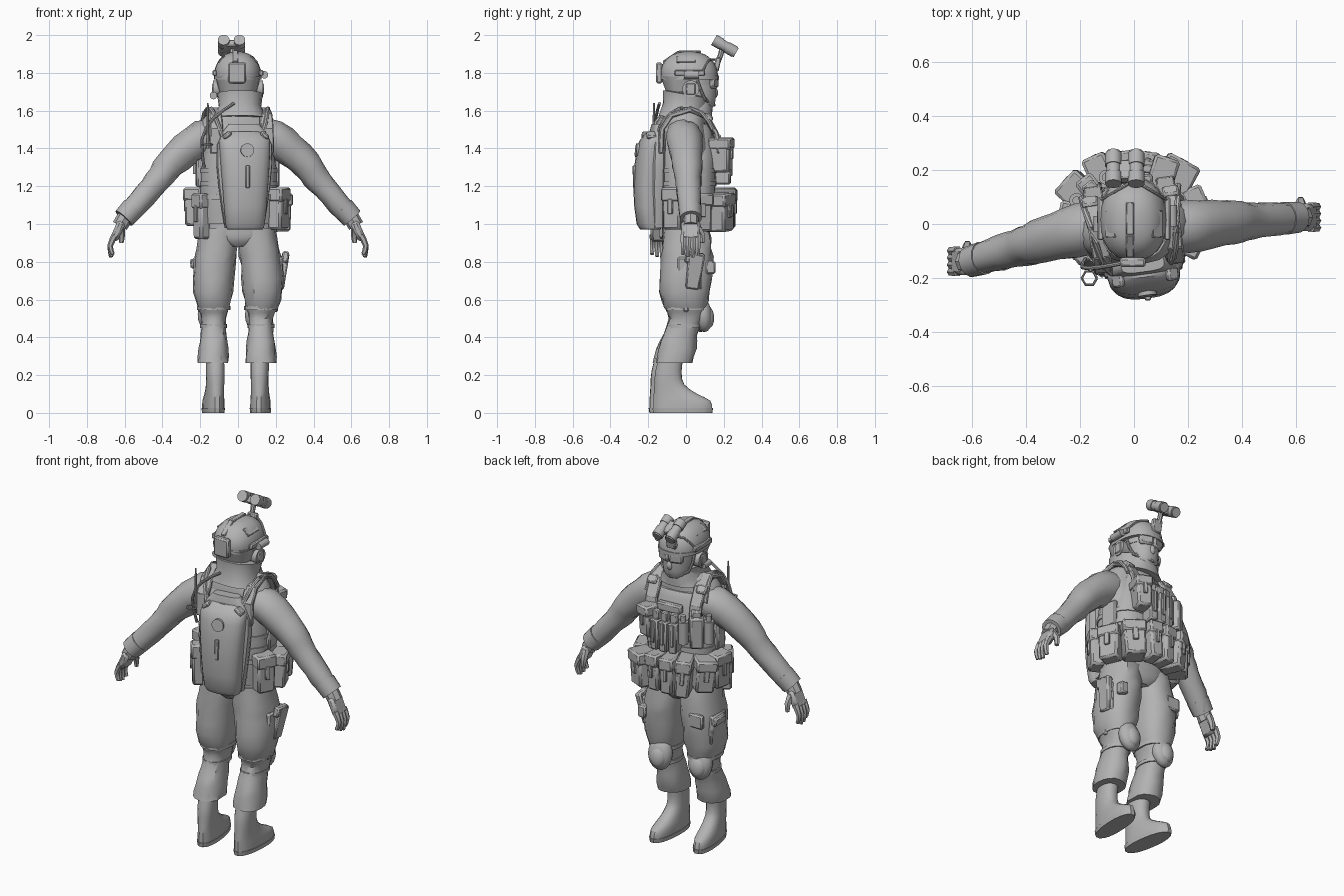
import bpy, bmesh, random
from math import radians, cos, sin, pi, tau, atan2, copysign
from mathutils import Matrix, Vector

random.seed(4)
cube = bpy.data.objects.get("Cube")
if cube:
    bpy.data.objects.remove(cube, do_unlink=True)

grey = bpy.data.materials.new("plain grey")
grey.use_nodes = True
grey.diffuse_color = (0.45, 0.45, 0.45, 1)
grey.node_tree.nodes["Principled BSDF"].inputs["Base Color"].default_value = (0.45, 0.45, 0.45, 1)

STILL = Matrix.Identity(4)
TWIST = Matrix.Rotation(radians(7.5), 4, 'Z')   # the torso is turned a little
SIDES = (("left", 1), ("right", -1))
parts = []


def finish(name, bm, at=STILL):
    bmesh.ops.transform(bm, matrix=at, verts=bm.verts)
    bmesh.ops.recalc_face_normals(bm, faces=bm.faces)
    mesh = bpy.data.meshes.new(name)
    bm.to_mesh(mesh)
    bm.free()
    mesh.materials.append(grey)
    ob = bpy.data.objects.new(name, mesh)
    bpy.context.collection.objects.link(ob)
    parts.append(ob)
    return ob


def place(x, y, z, rx=0, ry=0, rz=0):
    turn = Matrix.Rotation(radians(rz), 4, 'Z') @ Matrix.Rotation(radians(ry), 4, 'Y') @ Matrix.Rotation(radians(rx), 4, 'X')
    return Matrix.Translation((x, y, z)) @ turn


def refine(rows, steps):
    """Catmull-Rom rows between the given ones."""
    out = []
    for i in range(len(rows) - 1):
        a, b, c, d = rows[max(i - 1, 0)], rows[i], rows[i + 1], rows[min(i + 2, len(rows) - 1)]
        for k in range(steps):
            t = k / steps
            out.append([q + t / 2 * (r - p + t * (2 * p - 5 * q + 4 * r - s + t * (3 * (q - r) + s - p)))
                        for p, q, r, s in zip(a, b, c, d)])
    return out + [list(rows[-1])]


def skin(name, rings, at):
    bm = bmesh.new()
    loops = [[bm.verts.new(p) for p in ring] for ring in rings]
    n = len(loops[0])
    for lo, hi in zip(loops, loops[1:]):
        for i in range(n):
            bm.faces.new((lo[i], lo[(i + 1) % n], hi[(i + 1) % n], hi[i]))
    bm.faces.new(loops[0])
    bm.faces.new(loops[-1])
    return finish(name, bm, at)


def loft(name, rows, at=STILL, sides=18, steps=2, power=2.3, folds=0.0):
    """Stack of flat rings: centre x, centre y, z, radius x, radius y."""
    rings = []
    for x, y, z, rx, ry in refine(rows, steps):
        ring = []
        for i in range(sides):
            c, s = cos(tau * i / sides), sin(tau * i / sides)
            f = 1 + random.uniform(-folds, folds)
            ring.append((x + copysign(abs(c) ** (2 / power), c) * rx * f,
                         y + copysign(abs(s) ** (2 / power), s) * ry * f, z))
        rings.append(ring)
    return skin(name, rings, at)


def tube(name, rows, at=STILL, sides=8, steps=2, folds=0.0):
    """Round tube along a path: x, y, z, radius."""
    rows = refine(rows, steps)
    rings = []
    for i, row in enumerate(rows):
        along = Vector(rows[min(i + 1, len(rows) - 1)][:3]) - Vector(rows[max(i - 1, 0)][:3])
        u = along.cross(Vector((0, 1, 0.01))).normalized()
        v = along.cross(u).normalized()
        rings.append([Vector(row[:3]) + (u * cos(tau * k / sides) + v * sin(tau * k / sides))
                      * row[3] * (1 + random.uniform(-folds, folds)) for k in range(sides)])
    return skin(name, rings, at)


def box(name, at, size, bevel=0.008, taper=1.0):
    bm = bmesh.new()
    bmesh.ops.create_cube(bm, size=1)
    for v in bm.verts:
        k = taper if v.co.z < 0 else 1
        v.co = Vector((v.co.x * size[0] * k, v.co.y * size[1] * k, v.co.z * size[2]))
    bmesh.ops.bevel(bm, geom=bm.edges[:], offset=min(bevel, min(size) * 0.3), segments=1, affect='EDGES')
    return finish(name, bm, at)


def ball(name, at, size):
    bm = bmesh.new()
    bmesh.ops.create_uvsphere(bm, u_segments=16, v_segments=10, radius=1)
    bmesh.ops.scale(bm, vec=size, verts=bm.verts)
    return finish(name, bm, at)


def disc(name, at, radius, depth, sides=14):
    bm = bmesh.new()
    bmesh.ops.create_cone(bm, cap_ends=True, segments=sides, radius1=radius, radius2=radius, depth=depth)
    return finish(name, bm, at)


def on_vest(angle, z, out, tilt=0):
    """Frame on the vest surface, local +y pointing outward."""
    c, s = cos(radians(angle)), sin(radians(angle))
    face = atan2(s / 0.15, c / 0.2)
    return (TWIST @ Matrix.Translation((0.2 * c + out * cos(face), 0.15 * s + out * sin(face), z))
            @ Matrix.Rotation(face - pi / 2, 4, 'Z') @ Matrix.Rotation(radians(tilt), 4, 'Y'))


def pouch(name, angle, z, w, d, h, tilt=0):
    at = on_vest(angle, z, d / 2 - 0.01, tilt)
    box(name, at, (w, d, h), 0.012, 0.93)
    box(name + "_flap", at @ place(0, 0.003, h * 0.34), (w * 1.07, d * 1.07, h * 0.34), 0.01)
    box(name + "_buckle", at @ place(0, d / 2 + 0.002, h * 0.06), (w * 0.25, 0.014, h * 0.36), 0.003)


# Boots, trousers and knee pads; the left leg stands slightly ahead
for side, s in SIDES:
    foot = place(s * 0.118 - .003, -.1 + s * .01, 0, rz=2.5 - s * 5.5)
    loft(side + "_boot_sole", [(0, .073, 0, .054, .158), (0, .073, 0.025, .057, .162)], foot, steps=1)
    loft(side + "_boot", [(0, .073, .02, .054, .158), (0, .068, .065, .053, .152), (0, .035, .1, .049, .117),
                          (0, .002, .15, .047, .08), (0, -.003, .22, .048, .07), (0, .02, .34, .048, .062)], foot)
    loft(side + "_trouser_leg", [
        (s * .127 - .006, -.07 + s * .006, .265, .082, .096), (s * .126 - .005, -.052 + s * .006, .34, .078, .1),
        (s * .126 - .005, -.03, .42, .068, .088), (s * .125 - .004, 0, .5, .065, .09), (s * .128 - .002, -.004, .56, .086, .11),
        (s * .131, -.004, .64, .104, .132), (s * .124, .004, .78, .11, .138), (s * .11, .004, .87, .108, .132),
        (s * .1, 0, .98, .1, .122)], sides=16, folds=.05)
    knee_x, knee_y = s * .125 - .018, .078 + s * .01
    ball(side + "_knee_pad", place(knee_x, knee_y, .52, rx=8, rz=8), (.071, .05, .093))
    ball(side + "_knee_cap", place(knee_x - .004, knee_y + .025, .51, rx=8, rz=8), (.048, .036, .062))
    for z, r, cy in ((.46, .071, -.012), (.555, .088, 0)):
        loft(side + "_knee_strap", [(s * .125 - .004, cy, z - .01, r, r * 1.25), (s * .125 - .004, cy, z + .01, r, r * 1.25)], steps=1)
    box(side + "_knee_strap_clip", place(s * .2, 0, .55), (.025, .03, .03))
    box(side + "_thigh_pocket", place(s * .218, .02, .74, ry=s * 4), (.03, .13, .17), .01)
loft("trouser_seat", [(.003, 0, .88, .06, .1), (.004, 0, .91, .16, .12), (.005, 0, .95, .197, .127), (.005, 0, 1.04, .2, .127)], folds=.01)

# Leg gear
box("thigh_holster", place(.24, .045, .75, rx=-8, ry=8), (.04, .09, .19), .008, .8)
box("thigh_holster_flap", place(.25, .045, .82, rx=-8, ry=8), (.035, .1, .06))
box("thigh_tool", place(.19, .13, .77), (.05, .05, .07))
box("right_leg_pocket_flap", place(-.238, .03, .79, ry=-8), (.03, .1, .05))
box("right_leg_pouch", place(-.16, .13, .8), (.09, .03, .08))

# Jacket and vest
loft("jacket", [(0, 0, .97, .19, .122), (0, 0, 1.1, .185, .13), (0, 0, 1.3, .195, .135), (0, -.01, 1.44, .22, .122),
                (0, -.015, 1.52, .205, .112), (0, -.01, 1.58, .165, .105), (0, 0, 1.62, .1, .095)], TWIST, folds=.012)
loft("vest", [(0, 0, 1.02, .2, .138), (0, 0, 1.06, .205, .146), (0, 0, 1.3, .203, .152),
              (0, 0, 1.36, .19, .152), (0, -.005, 1.5, .155, .14), (0, -.005, 1.53, .145, .12)], TWIST, steps=1, power=3)
loft("belt", [(0, 0, 1.0, .207, .145), (0, 0, 1.05, .212, .15)], TWIST, steps=1, power=2.6)
for z in (1.13, 1.2, 1.27):
    loft("webbing_band", [(0, 0, z, .209, .156), (0, 0, z + .025, .209, .156)], TWIST, steps=1, power=3)
for side, s in SIDES:
    arch = [(y, z) for y, z in ((-.155, 1.38), (-.15, 1.5), (-.1, 1.575), (0, 1.605), (.09, 1.57), (.14, 1.48), (.158, 1.38))]
    for (y, z), (v, w) in zip(arch, arch[1:]):
        box(side + "_shoulder_strap", TWIST @ place(s * .135, (y + v) / 2, (z + w) / 2, rx=atan2(w - z, v - y) * 180 / pi),
            (.07, Vector((v - y, w - z)).length + .015, .026), .006)
    tube(side + "_pack_strap", [(s * .09, -.18, 1.42, .012), (s * .13, -.14, 1.54, .012), (s * .15, -.05, 1.61, .012),
                                (s * .17, .06, 1.59, .012), (s * .18, .12, 1.5, .012)], TWIST)
    box(side + "_strap_buckle", TWIST @ place(s * .15, .1, 1.565, rx=-45), (.06, .05, .03))

# Collar and scarf
collar = place(.01, 0, 1.6, rx=-10)
loft("collar", [(0, -.01, -.05, .15, .13), (0, -.012, .02, .112, .116), (0, -.014, .085, .122, .126), (0, -.01, .09, .095, .1)],
     collar, steps=1, folds=.015)
loft("scarf", [(0, .02, 1.57, .13, .12), (0, .03, 1.61, .105, .11), (0, .035, 1.65, .09, .105)], folds=.03)

# Pouches around the vest: name, angle, height, width, depth, tall, tilt
for row in (("rear_left_pouch", -28, 1.08, .11, .085, .22), ("side_left_pouch", 12, 1.06, .12, .09, .2),
            ("front_left_pouch", 46, 1.06, .125, .13, .2, 4), ("magazine_pouch_a", 73, 1.08, .08, .12, .21, 4),
            ("magazine_pouch_b", 92, 1.08, .08, .125, .21), ("magazine_pouch_c", 112, 1.08, .085, .14, .22, -4),
            ("front_right_pouch", 138, 1.09, .11, .13, .19, -5), ("side_right_pouch", 165, 1.09, .11, .09, .2),
            ("rear_right_pouch", 204, 1.04, .08, .07, .24), ("chest_left_pouch", 58, 1.365, .09, .115, .18, 3)):
    pouch(*row)
for i, angle in enumerate((72, 85, 98)):
    at = on_vest(angle, 1.3, .045)
    box("chest_magazine_pouch", at, (.052, .09, .18), .008, .92)
    box("chest_magazine", at @ place(0, .01, .11), (.04, .032, .06), .005)
    box("chest_magazine_strap", at @ place(0, .045, .02), (.02, .012, .13), .003)
box("chest_panel", on_vest(86, 1.45, .01), (.15, .04, .05))
box("radio_pouch", on_vest(128, 1.34, .04), (.075, .095, .18), .01)
box("radio", on_vest(128, 1.44, .04), (.055, .045, .05))
for angle in (110, 146):
    disc("canister", on_vest(angle, 1.33, .045), .027, .13)
    disc("canister_cap", on_vest(angle, 1.41, .045), .015, .04)
box("side_radio", on_vest(178, 1.27, .005), (.08, .035, .15))
box("side_plate", on_vest(2, 1.27, .0), (.1, .03, .15))

# Backpack
loft("backpack", [(.012, -.185, .97, .09, .045), (.012, -.2, 1.0, .105, .062), (.012, -.205, 1.2, .122, .075),
                  (.012, -.19, 1.4, .135, .07), (.012, -.175, 1.46, .128, .055), (.012, -.165, 1.49, .08, .035)],
     TWIST, sides=20, power=2.6)
loft("backpack_rim", [(.012, -.16, .98, .105, .035), (.012, -.165, 1.2, .138, .04), (.012, -.16, 1.42, .148, .04),
                      (.012, -.15, 1.53, .08, .03)], TWIST, power=3.5)
disc("backpack_cap", TWIST @ place(.015, -.255, 1.39, rx=84), .036, .03)
box("backpack_slot", TWIST @ place(.015, -.275, 1.25, rx=2), (.022, .02, .12), .004)
for side, s in SIDES:
    box(side + "_backpack_tab", TWIST @ place(.015 + s * .1, -.2, 1.47, ry=s * 40), (.05, .05, .025))
tube("drinking_hose", [(-.18, -.13, 1.3, .008), (-.19, -.16, 1.45, .008), (-.13, -.16, 1.56, .008), (-.02, -.14, 1.64, .008)])
tube("antenna", [(-.16, -.17, 1.4, .009), (-.16, -.17, 1.64, .005)], steps=1)
tube("carabiner", [(-.165 + .028 * cos(tau * i / 6), -.2 + .028 * sin(tau * i / 6), 1.42, .005) for i in range(7)], steps=1)

# Arms and hands
for side, s in SIDES:
    y0, y1 = (-.015, .025) if s > 0 else (.008, -.138)
    path = [(.1, 1.47, .09), (.19, 1.45, .099), (.28, 1.39, .09), (.36, 1.315, .08), (.41, 1.25, .072), (.46, 1.19, .066),
            (.53, 1.11, .062), (.595, 1.035, .055)]
    mid = lambda x: y0 + (y1 - y0) * (x - .1) / .5
    tube(side + "_sleeve", [(s * x, mid(x), z, r) for x, z, r in path], sides=14, folds=.055)
    tube(side + "_cuff", [(s * .555, mid(.555), 1.085, .062), (s * .605, mid(.605), 1.03, .058)], sides=14, steps=1)
    box(side + "_arm_patch", place(s * .34, mid(.34), 1.408, ry=s * 44), (.1, .085, .02), .006)
    tube(side + "_wrist", [(s * .585, y1, 1.06, .042), (s * .625, y1, .99, .042)], steps=1)
    box(side + "_palm", place(s * .637, y1, .962, ry=-s * 24), (.046, .102, .11), .014, .95)
    for i in range(4):
        y, low = y1 - .039 + i * .026, .006 * abs(i - 1.7)
        tube(side + "_finger", [(s * .652, y, .94, .018), (s * .677, y, .885, .015),
                                (s * (.673 - low), y - .003, .82 + low * 2, .011)], sides=6)
    tube(side + "_thumb", [(s * .62, y1 + .03, .99, .021), (s * .615, y1 + .058, .945, .018), (s * .618, y1 + .062, .9, .012)], sides=6)

# Head and goggles
loft("head", [(0, .06, 1.6, .055, .07), (0, .055, 1.64, .078, .1), (0, .045, 1.7, .088, .115),
              (0, .04, 1.76, .092, .118), (0, .03, 1.82, .08, .1)])
ball("covered_nose", place(0, .148, 1.695), (.02, .022, .03))
loft("goggle_strap", [(0, .032, 1.735, .098, .125), (0, .032, 1.765, .1, .127)], steps=1)
for side, s in SIDES:
    box(side + "_goggle_lens", place(s * .038, .147, 1.745, rz=-s * 20), (.085, .034, .055), .012, .9)

# Helmet with headset, rails and mount
loft("helmet", [(-.002, .018, 1.77, .122, .152), (-.002, .015, 1.82, .121, .15), (-.002, .015, 1.87, .098, .122),
                (-.002, .015, 1.9, .062, .08), (-.002, .015, 1.912, .02, .025)], sides=24)
loft("helmet_rim", [(-.002, .018, 1.765, .126, .156), (-.002, .018, 1.785, .126, .156)], sides=24, steps=1)
loft("helmet_neck_guard", [(0, -.025, 1.7, .098, .082), (0, -.03, 1.78, .12, .105)], steps=1)
for side, s in SIDES:
    disc(side + "_ear_cup", place(s * .11, .025, 1.715, ry=90), .045, .045)
    box(side + "_ear_pad", place(s * .13, .025, 1.715), (.015, .05, .06))
    box(side + "_helmet_rail", place(s * .123, .02, 1.8), (.022, .16, .03), .005)
    tube(side + "_chin_strap", [(s * .1, .06, 1.76, .008), (s * .088, .1, 1.66, .008), (0, .15, 1.63, .008)])
    tube(side + "_helmet_cord", [(s * .12, .09, 1.81, .006), (s * .07, .12, 1.865, .006), (s * .02, .15, 1.87, .006)])
    box(side + "_helmet_patch", place(s * .085, 0, 1.872, ry=s * 42), (.05, .1, .01), .004)
disc("helmet_lamp", place(.14, .03, 1.79, rx=90), .02, .08)
disc("helmet_beacon", place(-.13, .0, 1.68, rx=90), .02, .06)
box("helmet_battery", place(-.005, -.142, 1.8), (.095, .035, .11), .008)
box("helmet_strap", place(-.015, .02, 1.912), (.03, .12, .012), .004)
box("helmet_rear_strap", place(-.015, -.08, 1.885, rx=34), (.03, .1, .012), .004)
box("helmet_mount", place(-.02, .165, 1.845, rx=-12), (.06, .03, .075), .006)

# Raised night viewer
tube("viewer_arm", [(-.03, .17, 1.86, .014), (-.03, .185, 1.9, .014), (-.03, .195, 1.95, .016)], steps=1)
box("viewer_bridge", place(-.032, .195, 1.94, rx=-30), (.1, .08, .04), .006)
for side, s in SIDES:
    at = place(-.034 + s * .042, .207, 1.941, rx=60)
    disc(side + "_viewer_tube", at, .027, .135)
    disc(side + "_viewer_eyepiece", at @ place(0, 0, .045), .031, .045)
    disc(side + "_viewer_lens", at @ place(0, 0, -.035), .031, .05)

# Smooth shading with sharp edges kept
bpy.ops.object.select_all(action='DESELECT')
for ob in parts:
    ob.select_set(True)
bpy.context.view_layer.objects.active = parts[0]
bpy.ops.object.shade_smooth_by_angle(angle=radians(38))
